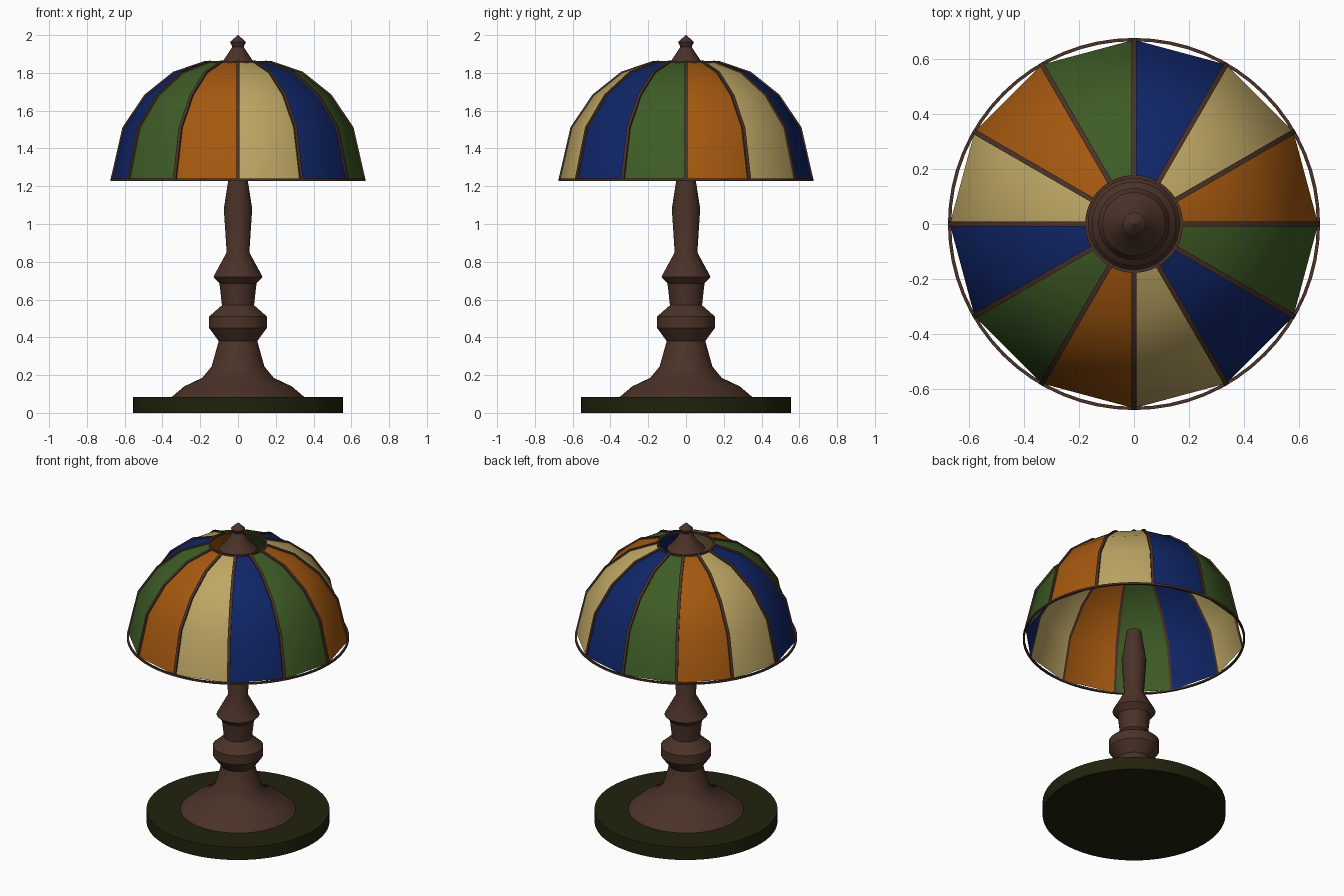
import bpy, bmesh
from math import cos, sin, pi, radians
from mathutils import Vector

if "Cube" in bpy.data.objects:
    bpy.data.objects.remove(bpy.data.objects["Cube"], do_unlink=True)


def material(name, rgb):
    m = bpy.data.materials.new(name)
    m.use_nodes = True
    m.diffuse_color = (*rgb, 1)
    m.node_tree.nodes["Principled BSDF"].inputs["Base Color"].default_value = (*rgb, 1)
    return m


bronze = material("dark bronze", (0.069, 0.032, 0.021))
olive = material("dark olive", (0.016, 0.016, 0.004))
glass = [material("amber glass", (0.376, 0.098, 0.005)),
         material("cream glass", (0.51, 0.38, 0.127)),
         material("blue glass", (0.005, 0.019, 0.14)),
         material("green glass", (0.048, 0.107, 0.019))]


def finish(name, bm, mats, recalc=True, angle=32):
    if recalc:
        bmesh.ops.recalc_face_normals(bm, faces=bm.faces)
    mesh = bpy.data.meshes.new(name)
    bm.to_mesh(mesh)
    bm.free()
    ob = bpy.data.objects.new(name, mesh)
    bpy.context.collection.objects.link(ob)
    for m in mats:
        mesh.materials.append(m)
    bpy.ops.object.select_all(action='DESELECT')
    ob.select_set(True)
    bpy.context.view_layer.objects.active = ob
    bpy.ops.object.shade_smooth_by_angle(angle=radians(angle))
    return ob


def lathe(name, profile, mats, segs=48, loop=False, caps=True, recalc=True):
    """Spin (radius, height) points round z; faces take materials in turn."""
    bm = bmesh.new()
    rings = [[bm.verts.new((r * cos(2 * pi * i / segs), r * sin(2 * pi * i / segs), z))
              for i in range(segs)] for r, z in profile]
    pairs = list(zip(rings, rings[1:]))
    if loop:
        pairs.append((rings[-1], rings[0]))
    for a, b in pairs:
        for i in range(segs):
            j = (i + 1) % segs
            f = bm.faces.new((a[i], a[j], b[j], b[i]))
            f.material_index = i % len(mats)
    if caps and not loop:
        bm.faces.new(rings[0])
        bm.faces.new(rings[-1])
    return finish(name, bm, mats, recalc)


# Base and turned column
lathe("base_plate", [(0.555, 0), (0.555, 0.085)], [olive], 64)
lathe("column", [(0.35, 0.01), (0.35, 0.085), (0.285, 0.14), (0.19, 0.185), (0.14, 0.245),
                 (0.102, 0.38), (0.153, 0.45), (0.153, 0.51), (0.085, 0.57),
                 (0.098, 0.685), (0.13, 0.72), (0.06, 0.85), (0.075, 1.08),
                 (0.052, 1.23), (0.045, 1.28)], [bronze])

# Finial above the shade opening
lathe("finial", [(0.115, 1.83), (0.078, 1.865), (0.03, 1.937), (0.042, 1.963),
                 (0.002, 2.0)], [bronze], 32)

# Twelve glass panels, colours repeating round the shade
shade = [(0.668, 1.235), (0.605, 1.51), (0.49, 1.68), (0.34, 1.80), (0.17, 1.858)]
lathe("shade_panels", shade, glass, 12, caps=False, recalc=False)

# Rims at the bottom and top of the shade
for name, r, z in (("bottom_rim", 0.669, 1.234), ("top_rim", 0.171, 1.858)):
    d = 0.006
    lathe(name, [(r - d, z - d), (r + d, z - d), (r + d, z + d), (r - d, z + d)],
          [bronze], 64, loop=True)

# Metal ribs over the panel joints
bm = bmesh.new()
pts = [Vector((r, 0, z)) for r, z in shade]
for k in range(12):
    c, s = cos(k * pi / 6), sin(k * pi / 6)
    sections = []
    for i, p in enumerate(pts):
        t = (pts[min(i + 1, len(pts) - 1)] - pts[max(i - 1, 0)]).normalized()
        out = Vector((t.z, 0, -t.x))
        section = []
        for h, w in ((-0.002, -1), (0.007, -1), (0.007, 1), (-0.002, 1)):
            q = p + out * h
            y = w * 0.009
            section.append(bm.verts.new((q.x * c - y * s, q.x * s + y * c, q.z)))
        sections.append(section)
    for a, b in zip(sections, sections[1:]):
        for i in range(4):
            j = (i + 1) % 4
            bm.faces.new((a[i], a[j], b[j], b[i]))
    bm.faces.new(sections[0])
    bm.faces.new(sections[-1])
finish("shade_ribs", bm, [bronze])
